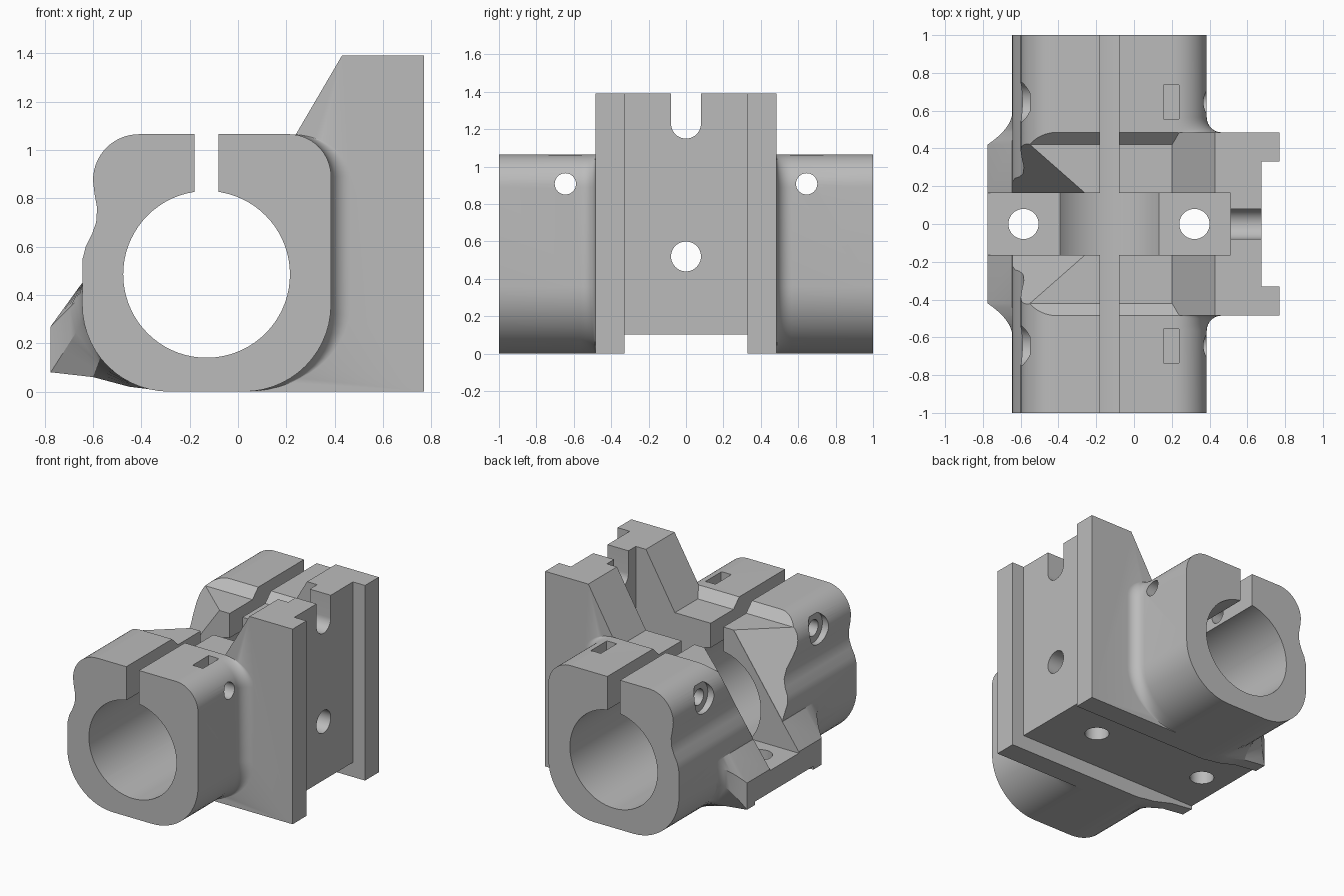
import bpy
import bmesh
from math import sin, cos, radians, pi
from mathutils import Matrix, Vector

if "Cube" in bpy.data.objects:
    bpy.data.objects.remove(bpy.data.objects["Cube"])

grey = bpy.data.materials.new("light grey plastic")
grey.use_nodes = True
colour = (0.5, 0.5, 0.5, 1)
grey.diffuse_color = colour
grey.node_tree.nodes["Principled BSDF"].inputs["Base Color"].default_value = colour


def finish(name, bm):
    bmesh.ops.recalc_face_normals(bm, faces=bm.faces)
    mesh = bpy.data.meshes.new(name)
    bm.to_mesh(mesh)
    bm.free()
    mesh.materials.append(grey)
    ob = bpy.data.objects.new(name, mesh)
    bpy.context.collection.objects.link(ob)
    return ob


def loft(name, sections):
    """Skin equal-length rings of points and cap both ends."""
    bm = bmesh.new()
    rings = [[bm.verts.new(p) for p in s] for s in sections]
    n = len(rings[0])
    for a, b in zip(rings, rings[1:]):
        for i in range(n):
            j = (i + 1) % n
            bm.faces.new((a[i], a[j], b[j], b[i]))
    bm.faces.new(rings[0])
    bm.faces.new(rings[-1])
    return finish(name, bm)


def extrude_y(name, profile, y0, y1):
    return loft(name, [[(x, y, z) for x, z in profile] for y in (y0, y1)])


def box(name, x0, x1, y0, y1, z0, z1):
    return extrude_y(name, [(x0, z0), (x1, z0), (x1, z1), (x0, z1)], y0, y1)


def rod(name, radius, start, end, segments=40):
    start, end = Vector(start), Vector(end)
    axis = end - start
    bm = bmesh.new()
    turn = axis.to_track_quat('Z', 'Y').to_matrix().to_4x4()
    bmesh.ops.create_cone(bm, cap_ends=True, segments=segments, radius1=radius,
                          radius2=radius, depth=axis.length,
                          matrix=Matrix.Translation((start + end) / 2) @ turn)
    return finish(name, bm)


def arc(cx, cz, r, a0, a1, n=14):
    angles = [radians(a0 + (a1 - a0) * i / n) for i in range(n + 1)]
    return [(cx + r * cos(a), cz + r * sin(a)) for a in angles]


def combine(target, tool, operation='DIFFERENCE'):
    mod = target.modifiers.new(tool.name, 'BOOLEAN')
    mod.operation = operation
    mod.solver = 'EXACT'
    mod.object = tool
    bpy.context.view_layer.objects.active = target
    bpy.ops.object.modifier_apply(modifier=mod.name)
    bpy.data.objects.remove(tool)


# Long clamp body with a waisted side
wave = [(-.594, .82), (-.583, .76), (-.587, .70), (-.605, .65), (-.63, .60), (-.643, .55)]
right_side = arc(.025, .36, .36, -90, 0) + arc(.21, .89, .175, 0, 90)
outline = right_side + arc(-.41, .875, .19, 90, 180) + wave + arc(-.285, .36, .36, 180, 270)
body = extrude_y("clamp_bracket", outline, -1, 1)

# Lowered middle with sloping ends
low = [(-.485, 1.065), (-.42, 1.0), (.42, 1.0), (.485, 1.065), (.485, 1.3), (-.485, 1.3)]
combine(body, loft("middle_recess", [[(x, y, z) for y, z in low] for x in (-1, .6)]))

# Slanted cheeks beside the centre opening
for s in (-1, 1):
    bm = bmesh.new()
    for x, z in ((-.19, 1.1), (-.775, .27)):
        for dx, y in ((0, .165), (-.464, .573), (0, 0), (-1, 0), (-1, .573)):
            bm.verts.new((x + dx, s * y, z))
    bmesh.ops.convex_hull(bm, input=bm.verts)
    combine(body, finish("cheek_cutter", bm))

# Low mounting arm, flared into the body at both sides
inner = [(-.28, .0), (-.45, .04), (-.57, .14), (-.635, .30), (-.643, .40), (-.643, .45), (-.4, .45)]
outer = [(-.28, .0), (-.45, .02), (-.6, .06), (-.775, .08), (-.775, .27), (-.645, .45), (-.4, .45)]
steps = 8
half = [(.6 - .18 * i / steps, (i / steps) ** 2) for i in range(steps + 1)]
stations = [(-y, t) for y, t in half] + half[::-1]
combine(body, loft("mounting_arm", [
    [(a[0] + (b[0] - a[0]) * t, y, a[1] + (b[1] - a[1]) * t) for a, b in zip(inner, outer)]
    for y, t in stations]), 'UNION')

# Tall rail block and the hollow fillets joining it to the body
block = [(.02, 0), (.77, 0), (.77, 1.39), (.43, 1.39), (.2, .997), (.2, .3)]
combine(body, extrude_y("rail_block", block, -.485, .485), 'UNION')
for s in (-1, 1):
    sections = []
    for i in range(9):
        a = i / 8 * pi / 2
        ring = []
        for x, z in right_side:
            centre, r = ((.025, .36) if z < .5 else (.21, .175))
            ring.append((x + .08 * (1 - sin(a)) * max(0, (x - centre) / r),
                         s * (.565 - .08 * cos(a)), z))
        ring += [(.0, s * (.565 - .08 * cos(a)), 1.0), (.0, s * (.565 - .08 * cos(a)), .1)]
        sections.append(ring)
    # Start slightly inside the block
    sections.insert(0, [(x, s * .45, min(z, .95)) for x, y, z in sections[0]])
    combine(body, loft("block_fillet", sections), 'UNION')

# Main bore, clamping slit and centre opening
combine(body, rod("bore", .345, (-.13, -1.2, .485), (-.13, 1.2, .485), 72))
combine(body, box("clamp_slit", -.18, -.08, -1.2, 1.2, .6, 1.3))
combine(body, box("centre_opening", -1, .51, -.163, .163, .26, 1.6))

# Channels for the rail and the base
combine(body, box("rail_channel", .675, 1, -.33, .33, -.2, 1.6))
combine(body, box("base_channel", -1, 1, -.33, .33, -.2, .104))

# Mounting holes and the notch in the rail wall
for x in (-.585, .32):
    combine(body, rod("base_hole", .08, (x, 0, -.1), (x, 0, .5)))
combine(body, rod("rail_hole", .08, (.4, 0, .52), (.8, 0, .52)))
notch = [(y, z) for y, z in arc(0, 1.23, .08, 180, 360, 20)] + [(.08, 1.6), (-.08, 1.6)]
combine(body, loft("rail_notch", [[(x, y, z) for y, z in notch] for x in (.45, .8)]))

# Clamp screw holes, head recesses and nut pockets
for s in (-1, 1):
    y = s * .645
    combine(body, rod("screw_hole", .057, (-1, y, .908), (.7, y, .908)))
    combine(body, rod("screw_head_recess", .105, (-1, y, .908), (-.55, y, .908)))
    combine(body, box("nut_pocket", .157, .237, y - .09, y + .09, .81, 1.3))

bpy.ops.object.select_all(action='DESELECT')
body.select_set(True)
bpy.context.view_layer.objects.active = body
bpy.ops.object.shade_smooth_by_angle(angle=radians(25))
